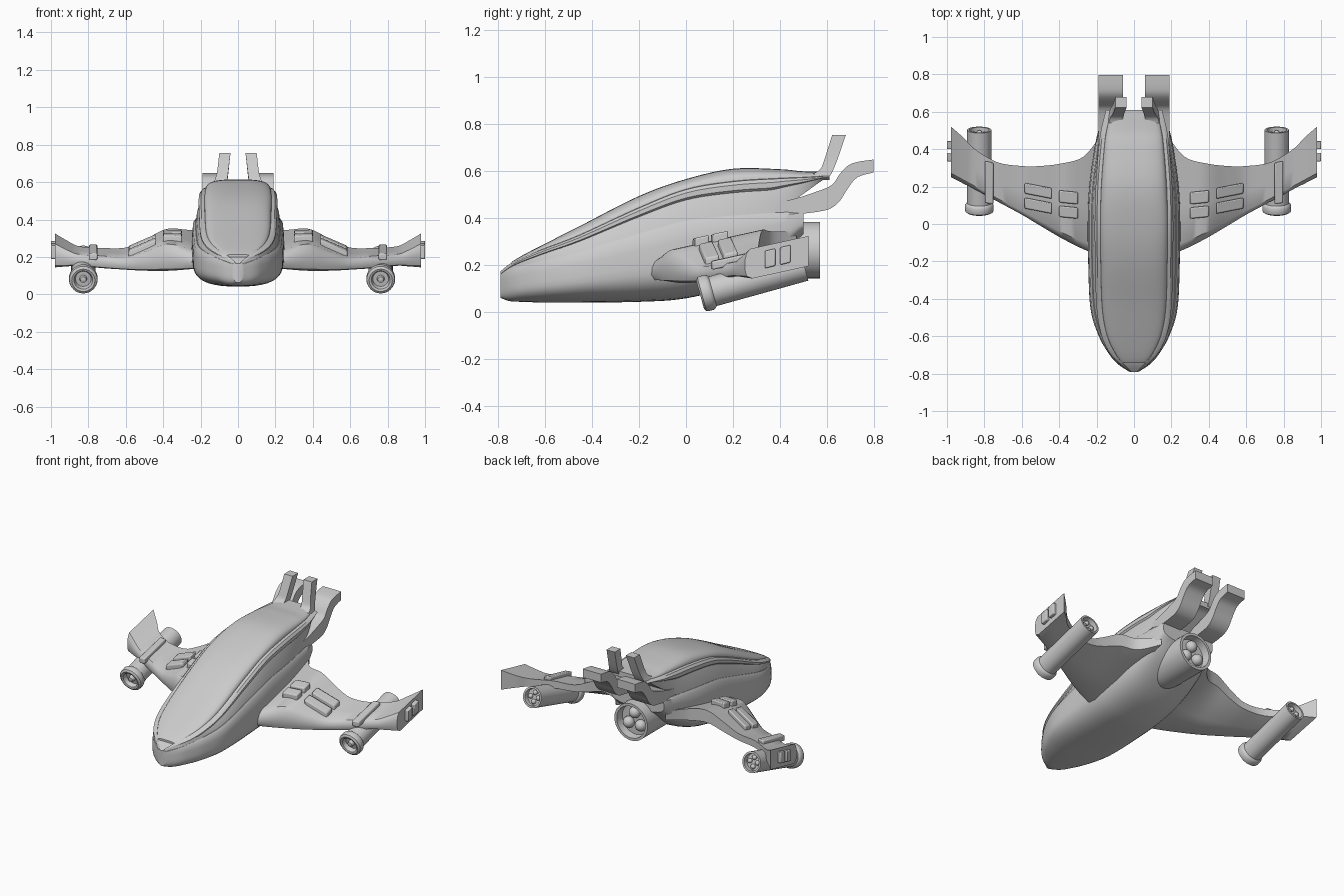
import bpy, bmesh
from math import sin, cos, pi, radians
from mathutils import Vector, Matrix

if "Cube" in bpy.data.objects:
    bpy.data.objects.remove(bpy.data.objects["Cube"])


def make(name, bm, mirror=False, bevel=0, angle=35):
    bmesh.ops.remove_doubles(bm, verts=bm.verts, dist=0.0004)
    bmesh.ops.recalc_face_normals(bm, faces=bm.faces)
    me = bpy.data.meshes.new(name)
    bm.to_mesh(me)
    bm.free()
    ob = bpy.data.objects.new(name, me)
    bpy.context.collection.objects.link(ob)
    bpy.ops.object.select_all(action='DESELECT')
    ob.select_set(True)
    bpy.context.view_layer.objects.active = ob
    bpy.ops.object.shade_smooth_by_angle(angle=radians(angle))
    if bevel:
        b = ob.modifiers.new("bevel", 'BEVEL')
        b.width, b.segments = bevel, 2
    if mirror:
        m = ob.modifiers.new("mirror", 'MIRROR')
        m.use_mirror_merge = False
    return ob


def smooth(rows, n=6):
    """Catmull-Rom resampling of table rows."""
    out = []
    for i in range(len(rows) - 1):
        a, b, c, d = (rows[max(0, min(len(rows) - 1, i + k))] for k in (-1, 0, 1, 2))
        for j in range(n):
            t = j / n
            out.append([0.5 * (2*q + (r-p)*t + (2*p-5*q+4*r-s)*t*t + (3*q-p-3*r+s)*t**3)
                        for p, q, r, s in zip(a, b, c, d)])
    return out + [list(rows[-1])]


def loft(rings, closed=True):
    bm = bmesh.new()
    vs = [[bm.verts.new(p) for p in r] for r in rings]
    n = len(vs[0])
    for a, b in zip(vs, vs[1:]):
        for i in range(n):
            bm.faces.new((a[i], a[(i+1) % n], b[(i+1) % n], b[i]))
    if closed:
        bm.faces.new(vs[0])
        bm.faces.new(vs[-1])
    return bm


def ring(half, y):
    """Full section from half outline given as (x, z), bottom to top."""
    pts = [(x, y, z) for x, z in half]
    return pts + [(-x, y, z) for x, z in reversed(half) if x > 1e-6]


# Fuselage stations: y, hull half width, bottom z, belt z, rim half width, rim z, canopy top z
BODY = [(-.79, .025, .062, .160, .015, .168, .170), (-.75, .085, .048, .180, .055, .200, .208),
        (-.70, .130, .045, .197, .095, .226, .240), (-.60, .188, .042, .225, .143, .267, .292),
        (-.45, .233, .042, .262, .170, .325, .368), (-.20, .245, .045, .335, .178, .440, .495),
        (0, .248, .060, .390, .180, .518, .567), (.20, .240, .115, .412, .175, .552, .611),
        (.40, .212, .230, .425, .160, .565, .609), (.50, .190, .330, .430, .147, .569, .600),
        (.61, .150, .400, .440, .120, .576, .600)]
rows = smooth(BODY)

# Lower hull
rings = []
for y, w, zb, zt, wr, zr, top in rows:
    if y > .51:
        break
    mid = zb + .5 * (zt - zb)
    half = [(w * max(0, sin(a))**.75, mid - (mid - zb) * max(0, cos(a))**.8)
            for a in [i * pi / 20 for i in range(11)]]
    half += [(.995*w, mid + .5*(zt-mid)), (.97*w, zt - .12*(zt-mid)), (.92*w, zt), (0, zt)]
    rings.append(ring(half, y))
make("lower_hull", loft(rings))

# Upper body with projecting rim; its underside sweeps up at the tail
rings = []
for y, w, zb, zt, wr, zr, top in rows:
    k = max(0, (y - .36) / .25)
    base = min(zr - .012, zt - .015 + k * .16)
    wb = .92*w*(1-min(1, k)) + (wr+.01)*min(1, k)
    h = zr - base
    lip = min(.03, .25 * wr + .004)
    half = [(0, base), (wb, base), (wb*.6 + (wr+lip*.8)*.4, base + .4*h),
            (wr + lip*.7, base + .72*h), (wr + lip, base + .78*h), (wr + lip, base + .93*h),
            (wr + lip*.6, zr + .004), (wr, zr + .006), (wr - .1*lip, zr - .004), (0, zr - .004)]
    rings.append(ring(half, y))
make("upper_body", loft(rings), angle=30)

# Canopy
rings = []
for y, w, zb, zt, wr, zr, top in rows:
    if y < -.745:
        continue
    half = [(0, zr - .01), (wr, zr - .01)]
    half += [(wr * max(0, cos(a))**.6, zr + (top - zr) * max(0, sin(a))**.75)
             for a in [i * pi / 24 for i in range(13)]]
    half[-1] = (0, top)
    rings.append(ring(half, y))
make("canopy", loft(rings))

# Wing stations: x, leading y, trailing y, lowest z, highest z, trailing underside lift
WING = [(.18, -.17, .47, .125, .345, .3), (.27, -.135, .36, .12, .345, .35), (.38, -.08, .325, .115, .35, .45),
        (.50, -.01, .31, .118, .292, .4), (.60, .05, .31, .125, .25, .35), (.73, .12, .33, .135, .248, .3),
        (.85, .185, .40, .147, .257, .2), (.91, .215, .46, .143, .285, .1), (.978, .25, .52, .137, .325, 0)]
wing = smooth(WING, 5)
PROFILE = [(0, .35), (0, .62), (.025, .86), (.08, 1), (.5, 1), (1, 1),
           (1, 0), (.5, 0), (.12, 0), (.03, .12)]
SLOPE = .22


def section(x, yl, yt, lo, hi, lift):
    c = yt - yl
    th = hi - lo - SLOPE * c
    return [(x, yl + u*c, lo + SLOPE*u*c + th*(lift if (u, v) == (1, 0) else v)) for u, v in PROFILE]


make("wing", loft([section(*r) for r in wing]), mirror=True)


def wing_top(x, y):
    for a, b in zip(wing, wing[1:]):
        if x <= b[0]:
            t = (x - a[0]) / (b[0] - a[0])
            yt, hi = (a[i] + (b[i] - a[i]) * t for i in (2, 4))
            return hi - SLOPE * (yt - y)


# Raised panels that follow the wing surface: x0, x1, y0, y1, skew, height
for name, x0, x1, y0, y1, skew, h in [
        ("inner_pad_rear", .30, .40, .105, .17, .01, .035), ("inner_pad_front", .30, .40, .028, .088, .01, .035),
        ("outer_pad_rear", .44, .585, .135, .192, .028, .026), ("outer_pad_front", .44, .585, .055, .113, .028, .026),
        ("wing_strip", .752, .797, .105, .328, .008, .022)]:
    loops = []
    for d in (-.015, h):
        loops.append([(x, y + s, wing_top(x, y + s) + d)
                      for x, y, s in ((x0, y0, 0), (x1, y0, skew), (x1, y1, skew), (x0, y1, 0))])
    make(name, loft(loops), mirror=True, bevel=.007)

# Wing tip panels
for i, y in enumerate((.335, .40)):
    z = .187 + .015 * i
    loops = [[(x, y, z), (x, y+.045, z+.011), (x, y+.045, z+.085), (x, y, z+.074)] for x in (.965, 1.0)]
    make("tip_panel_%d" % i, loft(loops), mirror=True, bevel=.005)

# Lower tail fins: strip profile in y, z
upper = [(.30, .455), (.44, .478), (.55, .512), (.62, .542), (.655, .59), (.69, .625), (.73, .64), (.797, .65)]
lower = [(.30, .39), (.46, .415), (.56, .428), (.615, .442), (.655, .475), (.69, .53), (.73, .575), (.797, .595)]
rings = []
for y, z, y2, z2 in smooth([a + b for a, b in zip(upper, lower)], 4):
    rings.append([(.058, y, z), (.19, y, z), (.19, y2, z2), (.058, y2, z2)])
make("lower_tail_fin", loft(rings), mirror=True)

# Upper tail fins: inner x, outer x, front y, z, rear y, z
rings = []
for a, b, y, z, y2, z2 in smooth([(.06, .135, .54, .59, .60, .568), (.058, .125, .572, .61, .618, .59),
                                  (.052, .112, .59, .655, .642, .645), (.04, .10, .622, .755, .68, .755)], 4):
    rings.append([(a, y, z), (b, y, z), (b, y2, z2), (a, y2, z2)])
make("upper_tail_fin", loft(rings), mirror=True)


def engine(name, origin, tilt, profile, bulbs, bulb_r, spread, depth):
    """Turned engine body (radius, distance along axis) with rear nozzle bulbs."""
    n = 32
    bm = loft([[(r*cos(2*pi*i/n), t, r*sin(2*pi*i/n)) for i in range(n)] for r, t in profile])
    for i in range(bulbs):
        a = pi/2 + 2*pi*i/bulbs
        bmesh.ops.create_uvsphere(bm, u_segments=16, v_segments=10, radius=bulb_r,
                                  matrix=Matrix.Translation((spread*cos(a), depth, spread*sin(a))))
    bm.transform(Matrix.Translation(origin) @ Matrix.Rotation(tilt, 4, 'X'))
    make(name, bm)


# Main engine
engine("main_engine", (0, 0, .265), 0,
       [(.03, .12), (.09, .16), (.115, .24), (.12, .32), (.12, .57), (.103, .57), (.098, .52), (.005, .52)],
       3, .036, .05, .53)

# Wing engines with front intake ring
POD = [(.004, .004), (.016, .008), (.02, .03), (.042, .03), (.05, .004), (.062, 0), (.075, .008), (.077, .02),
       (.077, .04), (.072, .05), (.065, .055), (.065, .46), (.053, .46), (.051, .43), (.003, .43)]
for side, x in (("left", -.827), ("right", .763)):
    engine(side + "_wing_engine", (x, .06, .075), radians(15.5), POD, 4, .015, .028, .435)
